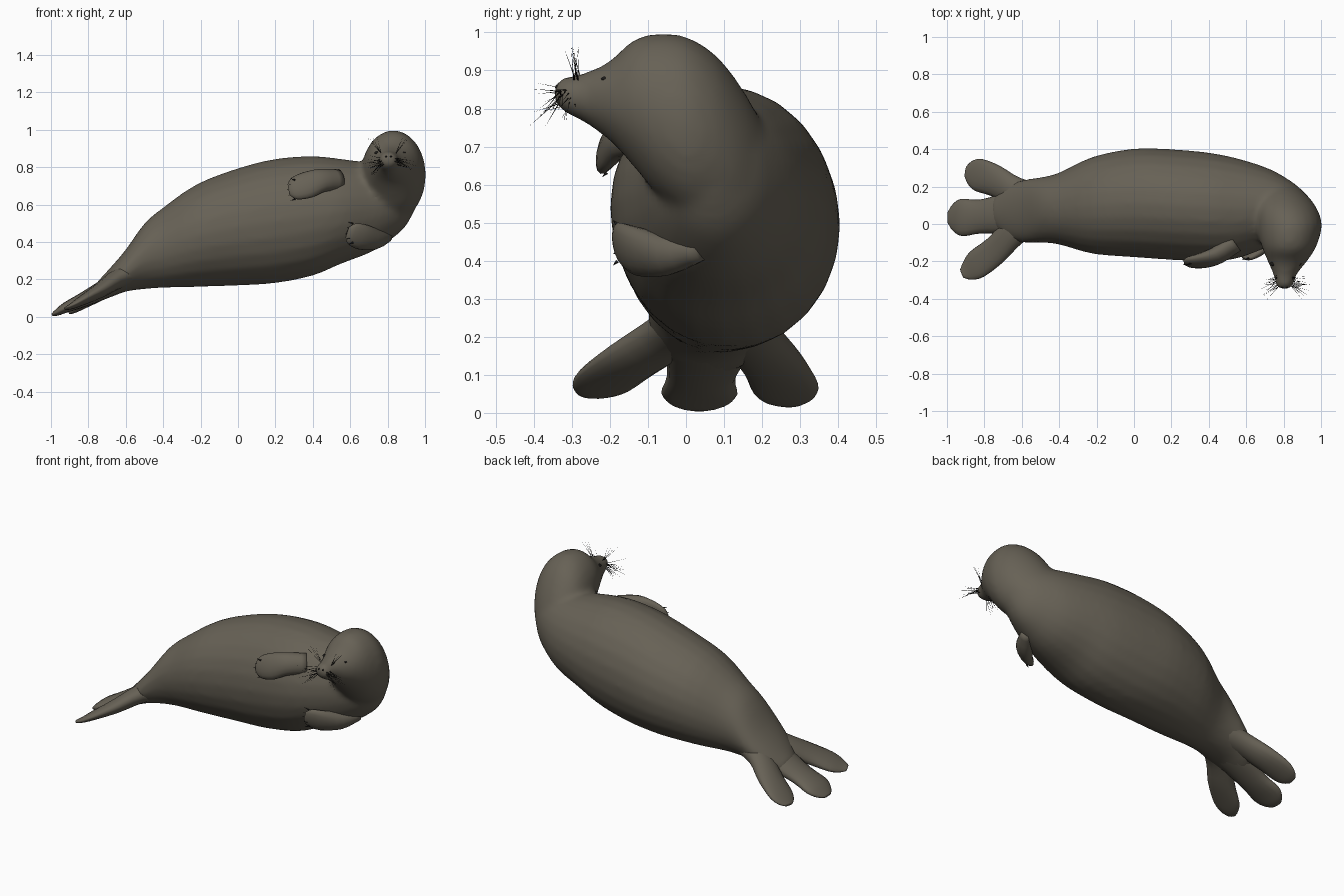
import bpy, bmesh, math, random
from mathutils import Vector as V

if "Cube" in bpy.data.objects:
    bpy.data.objects.remove(bpy.data.objects["Cube"])

random.seed(4)


def material(name, rgb):
    m = bpy.data.materials.new(name)
    m.diffuse_color = (*rgb, 1)
    m.use_nodes = True
    m.node_tree.nodes["Principled BSDF"].inputs["Base Color"].default_value = m.diffuse_color
    return m


FUR = material("brown grey fur", (0.135, 0.12, 0.092))
DARK = material("near black", (0.012, 0.011, 0.01))


def finish(name, bm, mat):
    bmesh.ops.recalc_face_normals(bm, faces=bm.faces)
    me = bpy.data.meshes.new(name)
    bm.to_mesh(me)
    bm.free()
    me.materials.append(mat)
    for p in me.polygons:
        p.use_smooth = True
    ob = bpy.data.objects.new(name, me)
    bpy.context.collection.objects.link(ob)
    return ob


def spline(keys, steps):
    """Catmull-Rom through lists of vectors."""
    out = []
    n = len(keys)
    for i in range(n - 1):
        k = [keys[min(max(j, 0), n - 1)] for j in (i - 1, i, i + 1, i + 2)]
        for s in range(steps):
            t = s / steps
            out.append([0.5 * (2 * b + (c - a) * t + (2 * a - 5 * b + 4 * c - d) * t * t
                               + (3 * b - a - 3 * c + d) * t ** 3)
                        for a, b, c, d in zip(*k)])
    return out + [keys[-1]]


def loft(bm, keys, sides=24, steps=3):
    """Closed skin through elliptical rings (centre, side, up)."""
    rings = []
    for c, s, u in spline(keys, steps):
        rings.append([bm.verts.new(c + s * math.cos(a) + u * math.sin(a))
                      for a in (2 * math.pi * i / sides for i in range(sides))])
    for a, b in zip(rings, rings[1:]):
        for i in range(sides):
            j = (i + 1) % sides
            bm.faces.new((a[i], a[j], b[j], b[i]))
    bm.faces.new(rings[0])
    bm.faces.new(rings[-1])


def flipper(name, pts, normal):
    """Flat paddle along points (x, y, z, half width, half thickness)."""
    n = V(normal).normalized()
    c = [V(p[:3]) for p in pts]
    keys = []
    for i, p in enumerate(pts):
        t = (c[min(i + 1, len(c) - 1)] - c[max(i - 1, 0)]).normalized()
        side = n.cross(t).normalized()
        keys.append((c[i], side * p[3], t.cross(side) * p[4]))
    bm = bmesh.new()
    loft(bm, keys, 16, 3)
    return finish(name, bm, FUR)


def spike(bm, a, b, r):
    """Thin three-sided spike from a to b."""
    d = (b - a).normalized()
    s = d.orthogonal().normalized()
    u = d.cross(s)
    base = [bm.verts.new(a + r * (s * math.cos(k * 2.094) + u * math.sin(k * 2.094))) for k in range(3)]
    tip = bm.verts.new(b)
    for k in range(3):
        bm.faces.new((base[k], base[(k + 1) % 3], tip))
    bm.faces.new(base)


# torso rings: x, y min, y max, z min, z max
torso = [(-.76, .0, .13, .1, .18), (-.69, -.07, .2, .105, .255), (-.6, -.1, .235, .135, .36),
         (-.5, -.1, .25, .148, .5), (-.4, -.11, .275, .155, .585), (-.22, -.16, .36, .16, .71),
         (0, -.178, .403, .167, .795), (.2, -.192, .4, .18, .845), (.4, -.2, .382, .22, .86),
         (.55, -.185, .352, .283, .845), (.7, -.13, .305, .34, .825), (.8, -.09, .255, .4, .81),
         (.89, -.04, .19, .475, .79), (.945, .0, .12, .57, .76)]
# neck and head rings, turned to the front: y, x min, x max, z min, z max
head = [(.2, .68, .87, .5, .76), (.15, .66, .93, .48, .85), (.08, .65, .98, .5, .94),
        (0, .655, 1.005, .52, .99), (-.08, .67, .99, .58, .997), (-.14, .69, .965, .65, .98),
        (-.2, .715, .925, .715, .925), (-.27, .745, .87, .765, .893), (-.32, .755, .855, .79, .882),
        (-.347, .775, .835, .815, .868)]
bm = bmesh.new()
loft(bm, [(V((x, (a + b) / 2, (c + d) / 2)), V((0, (b - a) / 2, 0)), V((0, 0, (d - c) / 2)))
          for x, a, b, c, d in torso])
loft(bm, [(V(((a + b) / 2, y, (c + d) / 2)), V(((b - a) / 2, 0, 0)), V((0, 0, (d - c) / 2)))
          for y, a, b, c, d in head])
body = finish("body_and_head", bm, FUR)
rm = body.modifiers.new("fuse", 'REMESH')
rm.mode = 'VOXEL'
rm.voxel_size = 0.016
rm.use_smooth_shade = True
sm = body.modifiers.new("soften", 'SMOOTH')
sm.factor = 0.5
sm.iterations = 8

# hind flippers and tail
slope = (-.25, 0, .4)
flipper("hind_flipper_back", [(-.48, .12, .26, .09, .08), (-.63, .17, .2, .08, .055),
        (-.74, .23, .125, .085, .04), (-.83, .262, .065, .088, .024), (-.875, .275, .035, .065, .015),
        (-.9, .28, .022, .03, .008)], slope)
flipper("hind_flipper_front", [(-.48, .05, .26, .09, .08), (-.63, -.03, .21, .08, .055),
        (-.74, -.14, .14, .08, .04), (-.84, -.215, .085, .08, .025), (-.89, -.25, .058, .055, .015),
        (-.92, -.265, .047, .025, .008)], slope)
flipper("tail_fin", [(-.5, .06, .25, .12, .07), (-.68, .055, .165, .11, .055), (-.82, .04, .095, .09, .04),
        (-.92, .035, .05, .1, .028), (-.97, .035, .022, .07, .017), (-.995, .035, .01, .03, .007)], slope)

# front flippers folded against the chest
flipper("upper_flipper", [(.54, -.1, .73, .06, .05), (.45, -.165, .73, .065, .045),
        (.37, -.195, .705, .075, .034), (.3, -.205, .685, .062, .025), (.27, -.205, .68, .03, .012)],
        (0, -1, .35))
flipper("lower_flipper", [(.8, .04, .43, .03, .03), (.74, -.05, .415, .055, .045),
        (.67, -.13, .425, .07, .035), (.61, -.172, .445, .06, .022), (.585, -.18, .452, .03, .01)],
        (.45, -.8, -.3))

# claws
bm = bmesh.new()
for i in range(5):
    f = i / 4 - .5
    a = V((.285 + abs(f) * .04, -.21, .68 + f * .1))
    spike(bm, a, a + V((-.025, -.01, f * .02)), .006)
    a = V((.6 + abs(f) * .03, -.182, .447 + f * .1))
    spike(bm, a, a + V((-.025, -.01, f * .02)), .006)
finish("claws", bm, DARK)

# whiskers on both cheeks, and brow hairs
bm = bmesh.new()
for s in (-1, 1):
    for i in range(16):
        a = V((.805 + s * random.uniform(.025, .042), random.uniform(-.335, -.29), random.uniform(.81, .85)))
        d = V((s * random.uniform(.3, 1), random.uniform(-.5, .05), random.uniform(-.75, .1)))
        spike(bm, a, a + d.normalized() * random.uniform(.07, .14), .0018)
    for i in range(4):
        a = V((.805 + s * .04, -.285 + random.uniform(-.01, .01), .875))
        spike(bm, a, a + V((s * random.uniform(.02, .08), random.uniform(-.04, .02), .09)), .0016)
finish("whiskers", bm, DARK)


def bead(name, loc, size):
    bm = bmesh.new()
    bmesh.ops.create_uvsphere(bm, u_segments=12, v_segments=8, radius=1)
    for v in bm.verts:
        v.co = V((v.co.x * size[0], v.co.y * size[1], v.co.z * size[2])) + V(loc)
    return finish(name, bm, DARK)


# narrow eyes and nostrils
for s, side in ((-1, "left"), (1, "right")):
    bead("eye_" + side, (.812 + s * .07, -.212, .878), (.013, .012, .007))
    bead("nostril_" + side, (.805 + s * .013, -.338, .856), (.005, .006, .007))
